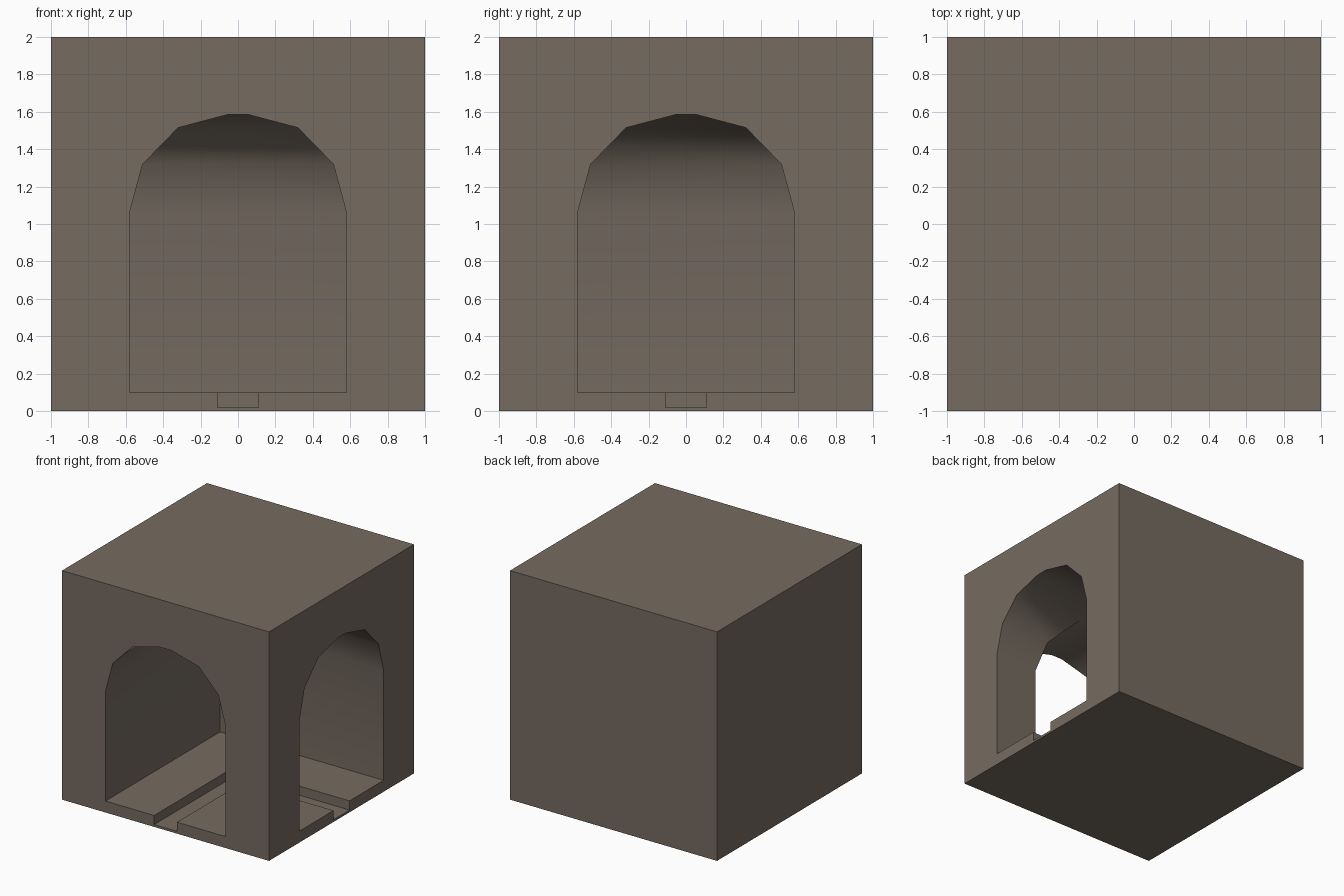
import bpy, bmesh, math

if "Cube" in bpy.data.objects:
    bpy.data.objects.remove(bpy.data.objects["Cube"])

stone = bpy.data.materials.new("grey brown stone")
stone.diffuse_color = (0.18, 0.148, 0.119, 1)
stone.use_nodes = True
stone.node_tree.nodes["Principled BSDF"].inputs["Base Color"].default_value = stone.diffuse_color

# Solid block
bpy.ops.mesh.primitive_cube_add(size=2, location=(0, 0, 1))
block = bpy.context.object
block.name = "tunnel_block"
block.data.materials.append(stone)

# Half of the tunnel section, with its floor channel, then mirrored
half = [(0.11, 0.02), (0.11, 0.10), (0.58, 0.10), (0.58, 1.06),
        (0.51, 1.32), (0.32, 1.515), (0.055, 1.585)]
section = half + [(-u, z) for u, z in reversed(half)]

# Sweep the section from the front, round a mitred corner, out to the right
bm = bmesh.new()
rings = [[bm.verts.new(p(u, z)) for u, z in section] for p in (
    lambda u, z: (u, -1.1, z),
    lambda u, z: (u, -u, z),
    lambda u, z: (1.1, -u, z))]
n = len(section)
for a, b in zip(rings, rings[1:]):
    for i in range(n):
        j = (i + 1) % n
        bm.faces.new((a[i], a[j], b[j], b[i]))
bm.faces.new(rings[0])
bm.faces.new(rings[-1])
bmesh.ops.recalc_face_normals(bm, faces=bm.faces)
mesh = bpy.data.meshes.new("tunnel_cutter")
bm.to_mesh(mesh)
bm.free()
mesh.materials.append(stone)
cutter = bpy.data.objects.new("tunnel_cutter", mesh)
bpy.context.collection.objects.link(cutter)
cutter.hide_render = True

# Cut the tunnel out of the block
cut = block.modifiers.new("tunnel", 'BOOLEAN')
cut.operation = 'DIFFERENCE'
cut.solver = 'EXACT'
cut.object = cutter
bpy.context.view_layer.objects.active = block
bpy.ops.object.modifier_apply(modifier=cut.name)
bpy.data.objects.remove(cutter)

# Smooth vault, sharp corners
bpy.ops.object.select_all(action='DESELECT')
block.select_set(True)
bpy.ops.object.shade_smooth_by_angle(angle=math.radians(40))
